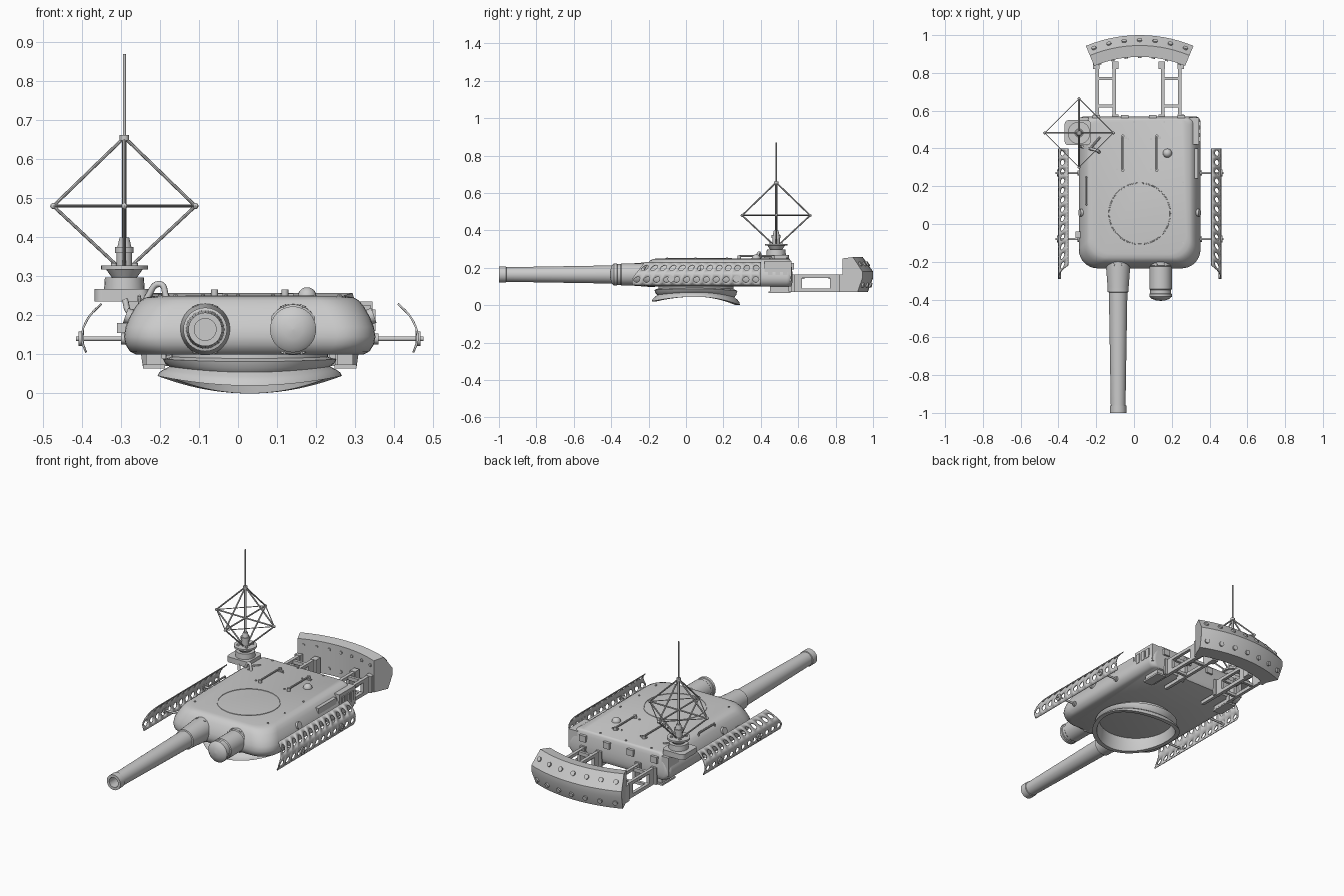
import bpy, bmesh, math
from mathutils import Vector, Matrix

if "Cube" in bpy.data.objects:
    bpy.data.objects.remove(bpy.data.objects["Cube"])

CX = 0.03  # centre line of the hull
grey = bpy.data.materials.new("light grey metal")
grey.diffuse_color = (0.6, 0.6, 0.6, 1)
grey.use_nodes = True
grey.node_tree.nodes["Principled BSDF"].inputs["Base Color"].default_value = grey.diffuse_color


def finish(name, bm, angle=35, thick=0):
    bmesh.ops.remove_doubles(bm, verts=bm.verts, dist=1e-5)
    bmesh.ops.recalc_face_normals(bm, faces=bm.faces)
    me = bpy.data.meshes.new(name)
    bm.to_mesh(me)
    bm.free()
    me.materials.append(grey)
    for p in me.polygons:
        p.use_smooth = True
    me.set_sharp_from_angle(angle=math.radians(angle))
    ob = bpy.data.objects.new(name, me)
    bpy.context.collection.objects.link(ob)
    if thick:
        m = ob.modifiers.new("thickness", 'SOLIDIFY')
        m.thickness = thick
        m.offset = 0
    return ob


def rod(bm, a, b, r, r2=None, seg=12):
    a, b = Vector(a), Vector(b)
    d = b - a
    mat = Matrix.Translation((a + b) / 2) @ d.to_track_quat('Z', 'Y').to_matrix().to_4x4()
    bmesh.ops.create_cone(bm, cap_ends=True, segments=seg, radius1=r,
                          radius2=r if r2 is None else r2, depth=d.length, matrix=mat)


def path(bm, pts, r, seg=8):
    for a, b in zip(pts, pts[1:]):
        rod(bm, a, b, r, seg=seg)


def box(bm, x0, x1, y0, y1, z0, z1):
    mat = Matrix.Translation(((x0 + x1) / 2, (y0 + y1) / 2, (z0 + z1) / 2)) @ \
        Matrix.Diagonal((x1 - x0, y1 - y0, z1 - z0, 1))
    bmesh.ops.create_cube(bm, size=1, matrix=mat)


def skin(bm, loops, close=False, caps=True):
    rows = [[bm.verts.new(p) for p in loop] for loop in loops]
    n = len(rows[0])
    for a, b in zip(rows, rows[1:] + (rows[:1] if close else [])):
        for i in range(n):
            bm.faces.new((a[i], a[(i + 1) % n], b[(i + 1) % n], b[i]))
    if caps and not close:
        bm.faces.new(rows[0])
        bm.faces.new(rows[-1])


def outline(inset, z):
    # rounded rectangle, wide radius in front and tight at the rear
    x0, x1, y0, y1 = -0.292 + inset, 0.352 - inset, -0.235 + inset, 0.57 - 0.25 * inset
    pts = []
    for sx, sy, r, a0 in ((1, 1, 0.03, 0), (-1, 1, 0.03, 90), (-1, -1, 0.1, 180), (1, -1, 0.1, 270)):
        cx = x1 - r if sx > 0 else x0 + r
        cy = y1 - r if sy > 0 else y0 + r
        for k in range(9):
            a = math.radians(a0 + k * 90 / 8)
            pts.append((cx + r * math.cos(a), cy + r * math.sin(a), z))
    return pts


# hull with rounded sides
bm = bmesh.new()
skin(bm, [outline(i, z) for i, z in ((0.03, 0.1), (0.015, 0.108), (0.004, 0.125), (0, 0.145),
     (0.004, 0.17), (0.014, 0.195), (0.028, 0.22), (0.042, 0.238), (0.056, 0.246), (0.075, 0.249))])
finish("turret_hull", bm, 50)

# wavy bearing ring below the hull
bm = bmesh.new()
prof = [(.2, 0), (.2, .15), (.222, .25), (.216, .45), (.206, .58), (.222, .72),
        (.232, .85), (.236, 1), (.212, 1), (.203, .5), (.198, 0)]
loops = []
for k in range(64):
    a = k * math.tau / 64
    s = math.sin(a)
    low = 0.045 - s * s * (0.045 if s > 0 else 0.025)
    loops.append([(CX + r * math.cos(a), 0.053 + r * s, 0.102 + (low - 0.102) * f) for r, f in prof])
skin(bm, loops, close=True)
finish("bearing_ring", bm)


# guns and their collars, turned about the y axis
def turned(name, x, prof):
    bm = bmesh.new()
    skin(bm, [[(x + r * math.cos(k * math.tau / 32), y, 0.164 + r * math.sin(k * math.tau / 32))
               for k in range(32)] for r, y in prof])
    for k in range(8):
        a = (k + .5) * math.tau / 8
        c, s = math.cos(a), math.sin(a)
        rod(bm, (x + .05 * c, -.215, .164 + .05 * s), (x + .067 * c, -.215, .164 + .067 * s), .008, seg=8)
    finish(name, bm)


turned("long_gun", -0.084, [(.05, -.1), (.062, -.13), (.066, -.17), (.066, -.2), (.056, -.33), (.056, -.36),
       (.049, -.362), (.039, -.96), (.043, -.962), (.043, -1), (.028, -1), (.028, -.88), (.001, -.88)])
turned("short_gun", 0.141, [(.05, -.1), (.062, -.13), (.066, -.17), (.064, -.22), (.059, -.225), (.059, -.345),
       (.055, -.35), (.055, -.367), (.059, -.37), (.059, -.385), (.048, -.396), (.025, -.404), (.001, -.407)])

# perforated curved side screens with their mounting rods
for side, word in ((1, "right"), (-1, "left")):
    def screen(u, z):
        front = -0.22 - 0.07 * min(1, (0.23 - z) / 0.09)
        return (CX + side * (0.43 - 7 * (z - 0.145) ** 2), front + (0.40 - front) * u, z)

    bm = bmesh.new()
    N = 13
    for zc, h in ((0.1365, 0.0315), (0.199, 0.031)):
        for c in range(N):
            ring = []
            for k in range(16):
                a = k * math.tau / 16
                ca, sa = math.cos(a), math.sin(a)
                m = max(abs(ca), abs(sa))
                hole = screen((c + .5 + .3 * ca) / N, zc + 0.0145 * sa)
                edge = screen((c + .5 + .5 * ca / m) / N, zc + h * sa / m)
                ring.append((bm.verts.new(hole), bm.verts.new(edge)))
            for k in range(16):
                a, b = ring[k], ring[(k + 1) % 16]
                bm.faces.new((a[0], a[1], b[1], b[0]))
    finish(word + "_screen", bm, 40, 0.005)
    bm = bmesh.new()
    for y in (0.27, -0.08):
        rod(bm, (CX + side * .29, y, .14), (CX + side * .445, y, .14), .006)
        rod(bm, (CX + side * .425, y, .14), (CX + side * .438, y, .14), .019)
        rod(bm, (CX + side * .31, y, .14), (CX + side * .33, y, .14), .014)
    finish(word + "_screen_rods", bm)

# arched rear counterweight
bm = bmesh.new()
prof = [(.625, .07), (.625, .25), (.685, .257), (.74, .18), (.74, .145), (.712, .07)]
span = 0.395
skin(bm, [[(CX + r * math.sin(t), .26 + r * math.cos(t), z) for r, z in prof]
          for t in [span * (k / 7 - 1) for k in range(15)]])
for k in range(-3, 4):
    t = k * 0.115
    for r, z, nr, nz, rad in ((.713, .22, .82, .57, .013), (.729, .107, .98, -.2, .013),
                              (.625, .215, -1, 0, .009), (.625, .105, -1, 0, .009)):
        p = [(CX + (r + nr * d) * math.sin(t), .26 + (r + nr * d) * math.cos(t), z + nz * d) for d in (-.01, .006)]
        rod(bm, p[0], p[1], rad)
finish("counterweight", bm, 25)

# carrier frames between hull and counterweight
bm = bmesh.new()
for mid in (-0.15, 0.197):
    for s in (-1, 1):
        x0, x1 = mid + s * .045 - .009, mid + s * .045 + .009
        box(bm, x0, x1, .45, .86, .07, .09)
        box(bm, x0, x1, .55, .86, .145, .163)
        box(bm, x0, x1, .55, .62, .09, .145)
        box(bm, x0, x1, .77, .86, .09, .145)
        box(bm, mid + s * .05 - .017, mid + s * .05 + .017, .565, .58, .07, .165)
        box(bm, mid + s * .05 - .017, mid + s * .05 + .017, .82, .86, .07, .165)
    for y in (.625, .77):
        box(bm, mid - .045, mid + .045, y - .008, y + .008, .14, .16)
        box(bm, mid - .045, mid + .045, y - .008, y + .008, .072, .088)
for s in (-1, 1):
    x = CX + s * .245
    box(bm, x - .028, x + .028, .44, .56, .064, .074)
    box(bm, x - .02, x + .02, .45, .55, .074, .105)
finish("carrier_frames", bm)

# roof plate ring, hatch handles, dome, bolts
bm = bmesh.new()
loops = []
for k in range(64):
    c, s = math.cos(k * math.tau / 64), math.sin(k * math.tau / 64)
    loops.append([(CX + r * c, .055 + r * s, z) for r, z in ((.159, .248), (.16, .2515), (.164, .2515), (.165, .248))])
skin(bm, loops, close=True)
finish("roof_ring", bm)
bm = bmesh.new()
for x in (-0.06, 0.12):
    path(bm, [(x, .28, .245), (x, .285, .262), (x, .465, .262), (x, .47, .245)], .005)
    for y in (.285, .465):
        rod(bm, (x, y, .245), (x, y, .266), .009)
    box(bm, x - .012, x + .022, .45, .462, .245, .256)
path(bm, [(-.25, .1, .22), (-.253, .105, .248), (-.253, .245, .248), (-.25, .25, .22)], .005)
path(bm, [(-.235, .395, .25), (-.18, .46, .25)], .006)
finish("roof_handles", bm)
bm = bmesh.new()
bmesh.ops.create_uvsphere(bm, u_segments=20, v_segments=10, radius=.024, matrix=Matrix.Translation((.177, .375, .248)))
finish("roof_dome", bm, 60)
bm = bmesh.new()
for x, y in ((-.2, .38), (-.16, .54), (.0, .54), (.16, .54), (.26, .05), (-.2, -.1), (.26, -.1), (.26, .22),
             (-.09, .29), (.09, .29), (-.03, .45), (.09, .45)):
    rod(bm, (x, y, .245), (x, y, .254), .005, seg=8)
finish("roof_bolts", bm)

# side lockers, lugs and small fittings
bm = bmesh.new()
box(bm, .29, .345, .42, .565, .13, .235)
box(bm, .29, .34, .24, .40, .15, .225)
for y in (.45, .49, .53):
    box(bm, .335, .352, y - .012, y + .012, .16, .215)
box(bm, -.285, -.24, .47, .565, .13, .235)
box(bm, -.31, -.275, -.075, -.04, .155, .18)
for s in (-1, 1):
    x = CX + s * .285
    rod(bm, (x - .014, -.165, .18), (x + .014, -.165, .18), .008)
    rod(bm, (CX + s * .29, .06, .19), (CX + s * .318, .06, .2), .02)
for x in (-.2, -.05, .1, .25):
    box(bm, x - .02, x + .02, .56, .578, .19, .225)
finish("side_fittings", bm)

# aerial base with insulator
AX, AY = -.291, .482
bm = bmesh.new()
box(bm, AX - .076, AX + .062, AY - .065, AY + .068, .236, .267)
edges = [e for e in bm.edges if abs(e.verts[0].co.z - e.verts[1].co.z) > .01]
bmesh.ops.bevel(bm, geom=edges, offset=.02, segments=4, profile=.5, affect='EDGES')
box(bm, AX, -.2, AY - .03, AY + .03, .215, .238)
for z0, z1, r, r2 in ((.267, .297, .052, .05), (.297, .318, .032, .047), (.318, .328, .06, .06),
                      (.328, .36, .02, .02), (.36, .375, .024, .024), (.375, .40, .018, .012)):
    rod(bm, (AX, AY, z0), (AX, AY, z1), r, r2, 24)
for k in range(4):
    a = math.radians(45 + 90 * k)
    x, y = AX + .038 * math.cos(a), AY + .038 * math.sin(a)
    rod(bm, (x, y, .326), (x, y, .334), .008)
finish("aerial_base", bm)

# aerial mast with diamond cage
bm = bmesh.new()
rod(bm, (AX, AY, .38), (AX, AY, .66), .006)
rod(bm, (AX, AY, .64), (AX, AY, .87), .004)
rod(bm, (AX, AY, .648), (AX, AY, .662), .012)
tips = [(AX + .182 * dx, AY + .182 * dy, .48) for dx, dy in ((1, 0), (0, 1), (-1, 0), (0, -1))]
for k, t in enumerate(tips):
    rod(bm, t, (AX, AY, .656), .0042, seg=8)
    rod(bm, t, (AX, AY, .31), .0042, seg=8)
    rod(bm, t, (AX, AY, .48), .0042, seg=8)
    rod(bm, t, tips[(k + 1) % 4], .0025, seg=6)
    bmesh.ops.create_uvsphere(bm, u_segments=8, v_segments=6, radius=.008, matrix=Matrix.Translation(t))
finish("aerial_mast", bm)

# aerial cable curving into the roof
cu = bpy.data.curves.new("aerial_cable", 'CURVE')
cu.dimensions = '3D'
cu.bevel_depth = .008
cu.bevel_resolution = 2
sp = cu.splines.new('BEZIER')
pts = [(-.29, .42, .24), (-.275, .41, .208), (-.24, .4, .235), (-.2, .39, .28), (-.183, .38, .245)]
sp.bezier_points.add(len(pts) - 1)
for b, p in zip(sp.bezier_points, pts):
    b.co = p
    b.handle_left_type = b.handle_right_type = 'AUTO'
cu.materials.append(grey)
bpy.context.collection.objects.link(bpy.data.objects.new("aerial_cable", cu))
